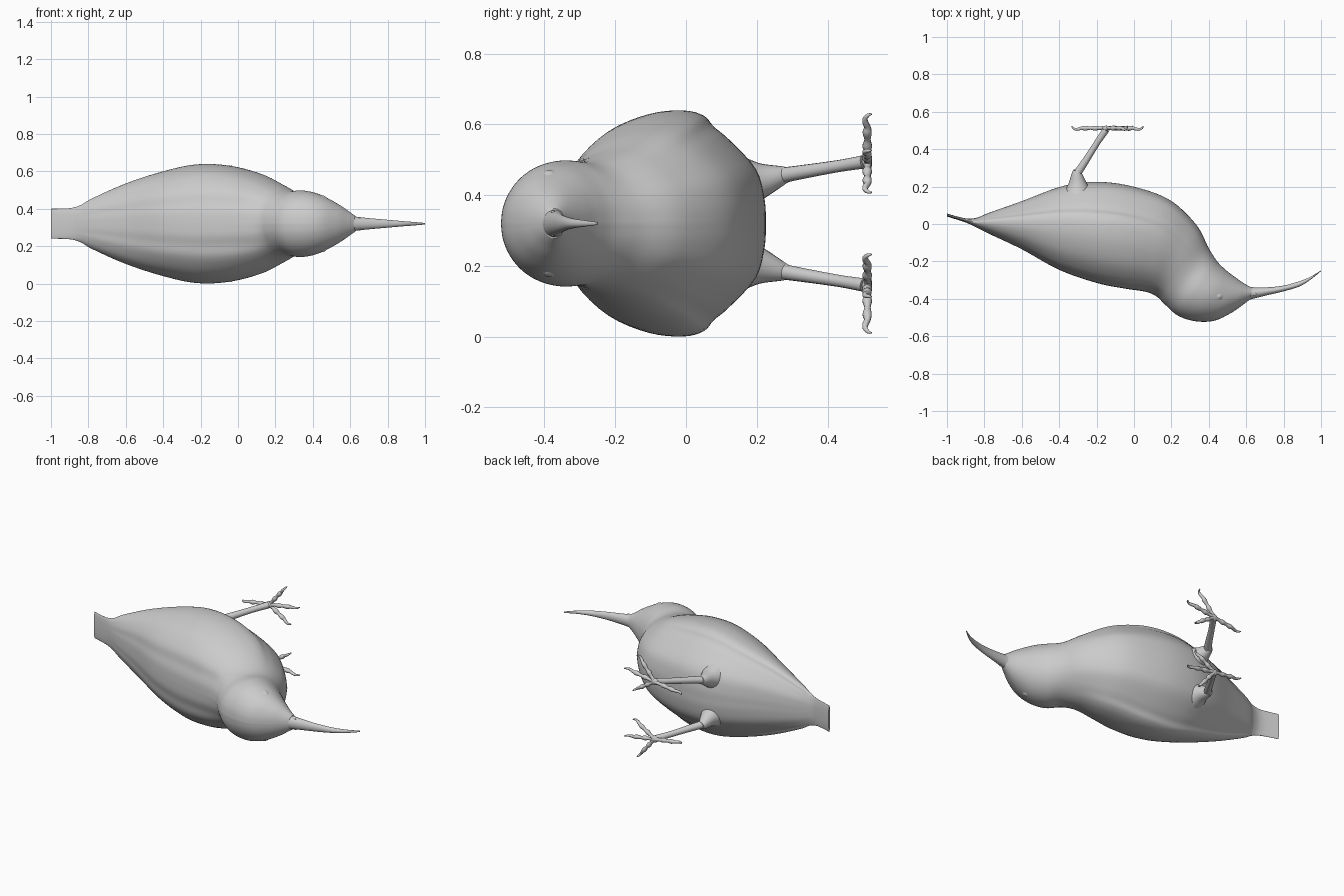
import bpy, bmesh
from math import sin, cos, pi, radians
from mathutils import Vector

if "Cube" in bpy.data.objects:
    bpy.data.objects.remove(bpy.data.objects["Cube"])

MID = 0.32  # height of the symmetry plane; the bird's back faces -y


def catmull(rows, steps):
    # smooth interpolation through rows of numbers
    out = []
    n = len(rows)
    for i in range(n - 1):
        a, b, c, d = rows[max(i - 1, 0)], rows[i], rows[i + 1], rows[min(i + 2, n - 1)]
        for k in range(steps):
            t = k / steps
            out.append([0.5 * (2 * q + (r - p) * t + (2 * p - 5 * q + 4 * r - s) * t * t
                        + (3 * q - p - 3 * r + s) * t ** 3) for p, q, r, s in zip(a, b, c, d)])
    out.append(list(rows[-1]))
    return out


def loft(name, rings):
    # skin closed rings, cap both ends
    bm = bmesh.new()
    vs = [[bm.verts.new(p) for p in ring] for ring in rings]
    n = len(rings[0])
    for a, b in zip(vs, vs[1:]):
        for i in range(n):
            j = (i + 1) % n
            bm.faces.new((a[i], a[j], b[j], b[i]))
    bm.faces.new(vs[0])
    bm.faces.new(vs[-1])
    bmesh.ops.recalc_face_normals(bm, faces=bm.faces)
    return finish(name, bm)


def finish(name, bm):
    me = bpy.data.meshes.new(name)
    bm.to_mesh(me)
    bm.free()
    ob = bpy.data.objects.new(name, me)
    bpy.context.collection.objects.link(ob)
    bpy.ops.object.select_all(action='DESELECT')
    ob.select_set(True)
    bpy.context.view_layer.objects.active = ob
    bpy.ops.object.shade_smooth_by_angle(angle=radians(50))
    return ob


def tube(name, path, side, n=14):
    # round tube through (x, y, z, radius) points
    pts = [Vector(p[:3]) for p in path]
    rings = []
    for i, p in enumerate(pts):
        t = (pts[min(i + 1, len(pts) - 1)] - pts[max(i - 1, 0)]).normalized()
        u = (side - t * side.dot(t)).normalized()
        v = t.cross(u)
        r = max(path[i][3], 0.001)
        rings.append([p + r * (u * cos(2 * pi * k / n) + v * sin(2 * pi * k / n)) for k in range(n)])
    return loft(name, rings)


def ball(name, co, scale):
    bm = bmesh.new()
    bmesh.ops.create_uvsphere(bm, u_segments=24, v_segments=14, radius=1)
    for v in bm.verts:
        v.co = Vector(co) + Vector([a * b for a, b in zip(v.co, scale)])
    return finish(name, bm)


# half cross-section from back (0) to belly (1): folded wing edge steps in near 0.7
WING = [(0, 0), (.006, .19), (.035, .36), (.075, .58), (.22, .83), (.41, .97), (.58, 1),
        (.68, .955), (.73, .86), (.81, .745), (.95, .48), (.995, .2), (1, 0)]
M = len(WING) - 1


def section(bx, by, fx, fy, hw, wing):
    half = []
    for i, (u, w) in enumerate(WING):
        t = pi * i / M
        half.append((wing * u + (1 - wing) * (1 - cos(t)) / 2, wing * w + (1 - wing) * sin(t)))
    half = catmull(half, 4)
    pts = [(bx + (fx - bx) * u, by + (fy - by) * u, MID + hw * w) for u, w in half]
    return pts + [(x, y, 2 * MID - z) for x, y, z in pts[-2:0:-1]]


# body: back point, belly point, half width, wing amount, from tail to face
BODY = [(-1, .04, -1, .056, .08, .2), (-.9, .008, -.9, .03, .083, .3),
        (-.84, -.02, -.84, .034, .1, .6), (-.78, -.05, -.78, .058, .135, .9),
        (-.6, -.135, -.6, .122, .215, 1), (-.4, -.245, -.4, .197, .28, 1),
        (-.2, -.315, -.24, .225, .317, 1), (-.05, -.345, -.04, .208, .31, 1),
        (.06, -.362, .18, .135, .265, .75), (.12, -.387, .33, 0, .208, .35),
        (.165, -.43, .4, -.13, .176, .05), (.235, -.49, .445, -.2, .178, 0),
        (.33, -.52, .49, -.245, .164, 0), (.43, -.517, .535, -.28, .132, 0),
        (.52, -.475, .58, -.312, .094, 0), (.585, -.43, .61, -.33, .062, 0),
        (.622, -.402, .632, -.34, .042, 0)]
loft("body", [section(*r) for r in catmull(BODY, 6)])

# curved beak
BEAK = [(.60, -.412, .60, -.328, .046, 0), (.635, -.4, .635, -.338, .037, 0),
        (.72, -.379, .72, -.338, .028, 0), (.8, -.36, .8, -.329, .021, 0),
        (.885, -.334, .875, -.309, .014, 0), (.95, -.293, .94, -.284, .009, 0),
        (1, -.252, .998, -.249, .004, 0)]
loft("beak", [section(*r) for r in catmull(BEAK, 5)])

for s, tag in ((1, "left"), (-1, "right")):
    def P(x, y, off, *r):
        return (x, y, MID + s * off, *r)

    ball("eye_" + tag, P(.447, -.385, .118), (.034, .03, .034))
    ball("nostril_" + tag, P(.645, -.375, .031), (.014, .007, .006))

    # feathered thigh and bare shank
    Z = Vector((0, 0, 1))
    tube("thigh_" + tag, catmull([P(-.3, .17, .115, .075), P(-.302, .215, .122, .05),
         P(-.305, .265, .134, .03), P(-.302, .285, .138, .022)], 4), Z, 20)
    tube("shank_" + tag, catmull([P(-.31, .262, .134, .023), P(-.27, .32, .144, .02),
         P(-.2, .43, .162, .017), P(-.15, .503, .174, .019)], 4), Z)
    hub = (-.148, .511, .175)
    ball("ankle_" + tag, P(*hub), (.022, .014, .02))

    # toes: angle from forward (outward positive) and length
    for name, ang, ln in (("inner", -32, .165), ("middle", 9, .2),
                          ("outer", 50, .175), ("hind", 188, .185)):
        a = radians(ang)
        prof = [(0, 0, .013), (.2, 0, .0095), (.33, -.001, .014), (.46, 0, .009),
                (.62, -.001, .0135), (.72, 0, .009), (.8, -.005, .009),
                (.9, -.007, .007), (.98, .002, .005), (1, .012, .002)]
        path = [P(hub[0] + cos(a) * ln * f, hub[1] + .002 + dy, hub[2] + sin(a) * ln * f, r)
                for f, dy, r in prof]
        side = Vector((-sin(a), 0, s * cos(a)))
        tube(f"toe_{name}_{tag}", catmull(path, 3), side, 10)
